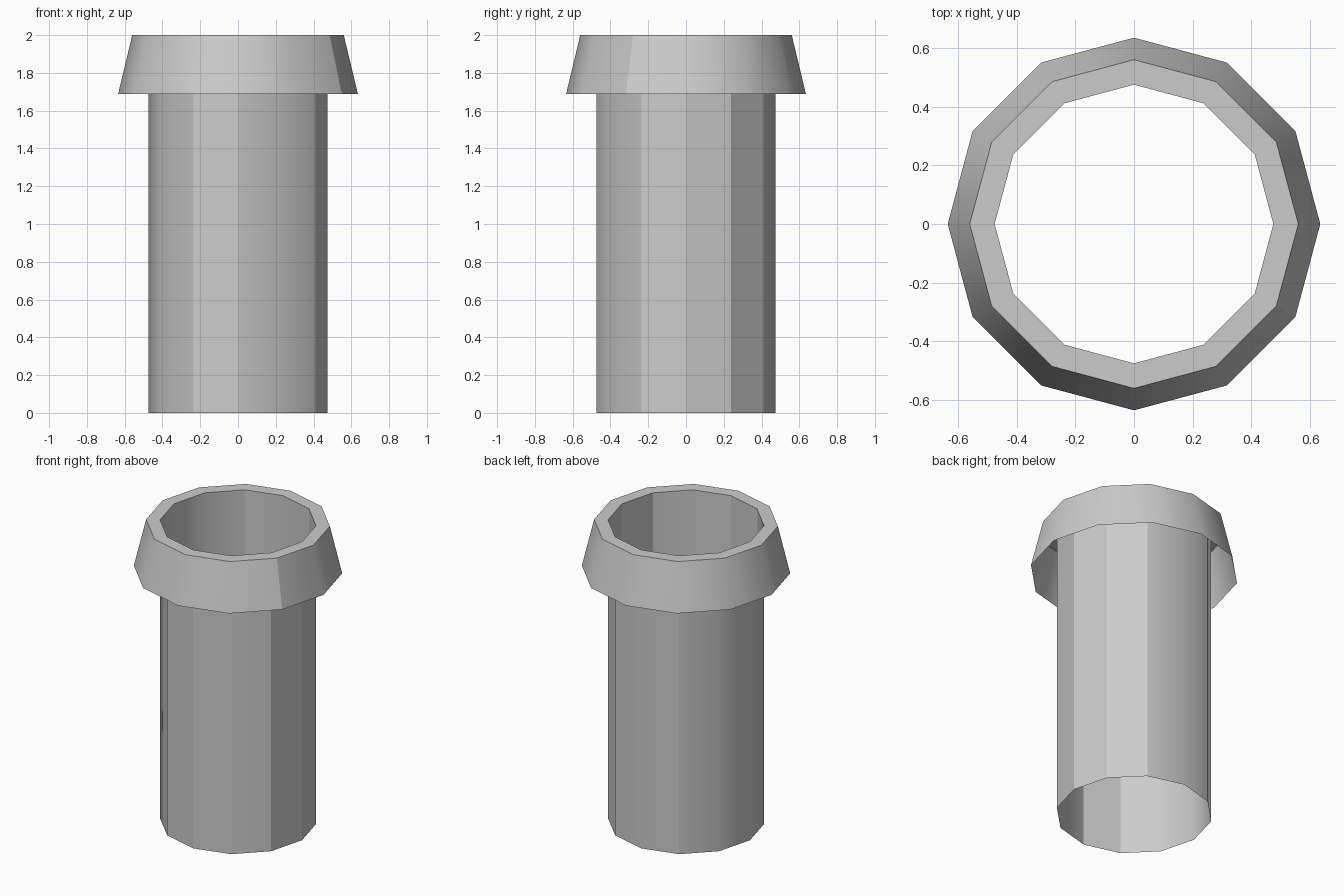
import bpy, bmesh, math

SIDES = 12

cube = bpy.data.objects.get("Cube")
if cube:
    bpy.data.objects.remove(cube, do_unlink=True)

grey = bpy.data.materials.new("plain_grey")
grey.use_nodes = True
colour = (0.6, 0.6, 0.6, 1)
grey.diffuse_color = colour
grey.node_tree.nodes["Principled BSDF"].inputs["Base Color"].default_value = colour


def lathe(name, profile, sharp_angles):
    """Revolve an open (radius, z) profile; crease it at ring levels and chosen angles."""
    bm = bmesh.new()
    rings = []
    for r, z in profile:
        ring = []
        for i in range(SIDES):
            a = math.tau * i / SIDES
            ring.append(bm.verts.new((r * math.cos(a), r * math.sin(a), z)))
        rings.append(ring)
    for low, high in zip(rings, rings[1:]):
        for i in range(SIDES):
            j = (i + 1) % SIDES
            face = bm.faces.new((low[i], low[j], high[j], high[i]))
            face.smooth = True
    # Keep the rim crisp and some of the long corners hard
    for edge in bm.edges:
        a, b = edge.verts
        angles = [round(math.degrees(math.atan2(v.co.y, v.co.x))) for v in (a, b)]
        if angles[0] != angles[1] or angles[0] in sharp_angles:
            edge.smooth = False
    mesh = bpy.data.meshes.new(name)
    bm.to_mesh(mesh)
    bm.free()
    mesh.materials.append(grey)
    obj = bpy.data.objects.new(name, mesh)
    bpy.context.collection.objects.link(obj)
    return obj


# Open tube
lathe("pipe", [(0.475, 0), (0.475, 2)], {-120, -90, -30, 0, 30, 60, 120})

# Flared skirt closed by a flat rim on top
lathe("collar", [(0.635, 1.687), (0.56, 2), (0.475, 2)], {-30})
